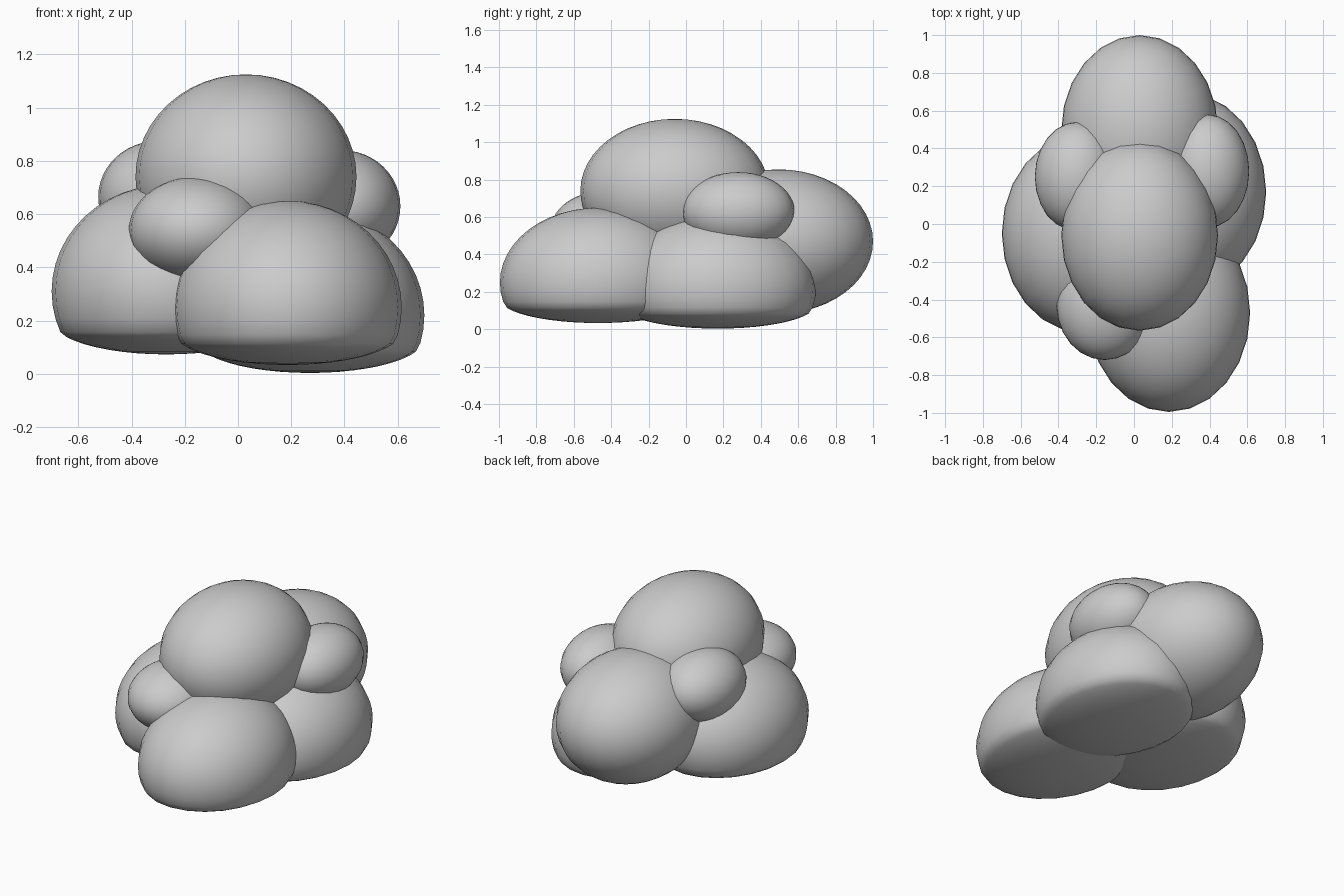
import bpy

cube = bpy.data.objects.get("Cube")
if cube:
    bpy.data.objects.remove(cube, do_unlink=True)

grey = bpy.data.materials.new("cloud grey")
grey.use_nodes = True
colour = (0.6, 0.6, 0.6, 1)
grey.diffuse_color = colour
grey.node_tree.nodes["Principled BSDF"].inputs["Base Color"].default_value = colour


def puff(name, centre, radii, floor=None, squash=0.32):
    """Ellipsoid puff; everything below the floor height is squashed flatter."""
    bpy.ops.mesh.primitive_uv_sphere_add(segments=24, ring_count=24, radius=1)
    obj = bpy.context.object
    obj.name = obj.data.name = name
    for v in obj.data.vertices:
        for axis in range(3):
            v.co[axis] = centre[axis] + v.co[axis] * radii[axis]
        if floor is not None and v.co.z < floor:
            v.co.z = floor + (v.co.z - floor) * squash
    obj.data.materials.append(grey)
    bpy.ops.object.shade_smooth()
    return obj


# Large round puffs
ROUND = (0.415, 0.505, 0.385)
puff("top_puff", (0.03, -0.06, 0.74), ROUND)
puff("back_puff", (0.03, 0.495, 0.47), ROUND)

# Large base puffs with flattened undersides
BASE = (0.43, 0.525, 0.4)
puff("front_base_puff", (0.185, -0.47, 0.25), BASE, 0.12)
puff("left_base_puff", (0.27, 0.17, 0.22), BASE, 0.09)
puff("right_base_puff", (-0.27, -0.05, 0.31), BASE, 0.15)

# Small puffs filling the gaps
puff("left_small_puff", (0.39, 0.28, 0.63), (0.22, 0.3, 0.21))
puff("right_small_puff", (-0.3, 0.25, 0.665), (0.225, 0.29, 0.21))
puff("front_small_puff", (-0.155, -0.43, 0.54), (0.255, 0.29, 0.2))
